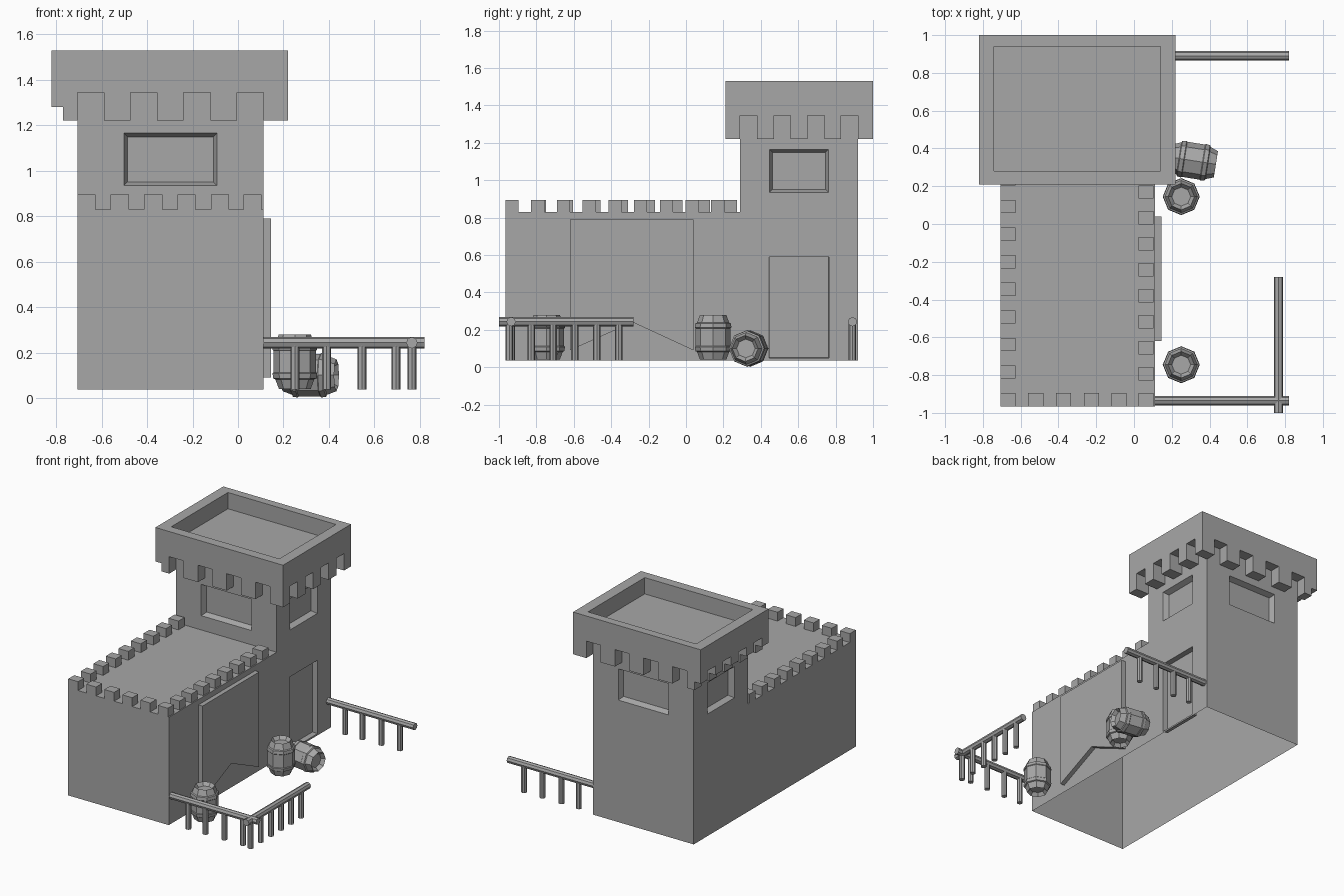
import bpy, bmesh, math
from mathutils import Matrix, Vector

if "Cube" in bpy.data.objects:
    bpy.data.objects.remove(bpy.data.objects["Cube"])

stone = bpy.data.materials.new("stone_grey")
stone.use_nodes = True
GREY = (0.39, 0.39, 0.39, 1)
stone.diffuse_color = GREY
stone.node_tree.nodes["Principled BSDF"].inputs["Base Color"].default_value = GREY


def finish(name, bm):
    bmesh.ops.recalc_face_normals(bm, faces=bm.faces)
    mesh = bpy.data.meshes.new(name)
    bm.to_mesh(mesh)
    bm.free()
    mesh.materials.append(stone)
    ob = bpy.data.objects.new(name, mesh)
    bpy.context.collection.objects.link(ob)
    return ob


def add_box(bm, lo, hi):
    lo, hi = Vector(lo), Vector(hi)
    m = Matrix.Translation((lo + hi) / 2) @ Matrix.Diagonal((*(hi - lo), 1))
    bmesh.ops.create_cube(bm, size=1, matrix=m)


def boxes(name, spans):
    bm = bmesh.new()
    for lo, hi in spans:
        add_box(bm, lo, hi)
    return finish(name, bm)


def extrude_yz(name, profile, x0, x1):
    bm = bmesh.new()
    face = bm.faces.new([bm.verts.new((x0, y, z)) for y, z in profile])
    out = bmesh.ops.extrude_face_region(bm, geom=[face])
    moved = [v for v in out["geom"] if isinstance(v, bmesh.types.BMVert)]
    bmesh.ops.translate(bm, verts=moved, vec=(x1 - x0, 0, 0))
    bm.faces.ensure_lookup_table()
    return finish(name, bm)


def recess(centre, normal, width, height, depth, taper):
    """Tapered cutter: slightly smaller at its inner end."""
    n = Vector(normal)
    side = Vector((0, 0, 1)).cross(n)
    bm = bmesh.new()
    rings = []
    for d, grow in ((depth, taper), (-depth, -taper)):
        ring = []
        for u, v in ((-1, -1), (1, -1), (1, 1), (-1, 1)):
            p = Vector(centre) + n * d + side * u * (width / 2 + grow)
            p.z += v * (height / 2 + grow)
            ring.append(bm.verts.new(p))
        rings.append(ring)
    bm.faces.new(rings[0])
    bm.faces.new(rings[1])
    for i in range(4):
        j = (i + 1) % 4
        bm.faces.new((rings[0][i], rings[0][j], rings[1][j], rings[1][i]))
    return finish("recess_cutter", bm)


def carve(ob, cutters):
    for c in cutters:
        mod = ob.modifiers.new("cut", 'BOOLEAN')
        mod.operation, mod.solver, mod.object = 'DIFFERENCE', 'EXACT', c
    mesh = bpy.data.meshes.new_from_object(
        ob.evaluated_get(bpy.context.evaluated_depsgraph_get()))
    ob.modifiers.clear()
    ob.data = mesh
    for c in cutters:
        bpy.data.objects.remove(c)


# Hall and tower walls as one stepped block
L, R, F, T, B = -0.707, 0.112, -0.965, 0.29, 0.92
FLOOR, ROOF = 0.037, 0.83
LOW, BASE, NOTCH, TOP = 1.22, 1.28, 1.345, 1.53
walls = extrude_yz("walls", [(F, FLOOR), (B, FLOOR), (B, NOTCH), (T, NOTCH),
                             (T, ROOF), (F, ROOF)], L, R)

# Window recesses on all four tower sides, plus the side door
cx, cy, wz = (L + R) / 2, (T + B) / 2, 1.05
windows = [((cx, T, wz), (0, -1, 0), 0.41), ((cx, B, wz), (0, 1, 0), 0.41),
           ((R, cy, wz), (1, 0, 0), 0.315), ((L, cy, wz), (-1, 0, 0), 0.315)]
cutters = [recess(c, n, w, 0.23, 0.04, 0.016) for c, n, w in windows]
carve(walls, cutters + [recess((R, cy, 0.32), (1, 0, 0), 0.32, 0.54, 0.04, 0.002)])

# The walls are a shell: open underneath and up into the crown
bm = bmesh.new()
bm.from_mesh(walls.data)
caps = [f for f in bm.faces if abs(f.normal.z) > 0.9 and
        any(abs(f.calc_center_median().z - z) < 0.001 for z in (FLOOR, NOTCH))]
bmesh.ops.delete(bm, geom=caps, context='FACES')
bm.to_mesh(walls.data)
bm.free()

# Tower crown: hollow top, notches cut upward between hanging teeth
X0, X1, Y0, Y1 = -0.82, 0.22, 0.21, 1.0
crown = boxes("tower_crown", [((X0, Y0, BASE), (X1, Y1, TOP))])
bars_y, bars_x, teeth = [], [], []
sx, sy, e = (R - L) / 7, (B - T) / 7, 0.02
inner = X0 + 0.05
for i in range(7):
    x, y = L + i * sx, T + i * sy
    if i % 2 == 0:
        bars_y.append(((x, Y0 - e, LOW), (x + sx, Y1 + e, NOTCH)))
        bars_x.append(((X0 - e, y, LOW), (X1 + e, y + sy, NOTCH)))
    else:
        teeth += [((x, Y0, LOW), (x + sx, T, BASE)),
                  ((x, B, LOW), (x + sx, Y1, BASE)),
                  ((inner, y, LOW), (L, y + sy, BASE)),
                  ((R, y, LOW), (X1, y + sy, BASE))]
for x0, x1 in ((inner, L), (R, X1)):
    teeth += [((x0, Y0, LOW), (x1, T, BASE)), ((x0, B, LOW), (x1, Y1, BASE))]
carve(crown, [boxes("hollow_cutter", [((X0 + .08, Y0 + .07, 1.41), (X1 - .08, Y1 - .06, 1.6))]),
              boxes("shaft_cutter", [((L, T, LOW), (R, B, NOTCH))]),
              boxes("notch_cutter_y", bars_y), boxes("notch_cutter_x", bars_x)])
boxes("crown_teeth", teeth)

# Battlements along the hall roof
merlons = []


def merlon(x, y):
    merlons.append(((x, y, ROOF), (x + 0.08, y + 0.07, ROOF + 0.065)))


for i in range(9):
    merlon(L, F + i * 0.146)
    merlon(R - 0.088, F + i * 0.1375)
for i in range(1, 5):
    merlon(L + i * 0.147, F)
boxes("battlements", merlons)

# Gate slab with a notched lower edge
extrude_yz("gate", [(-0.62, 0.09), (-0.285, 0.24), (0.04, 0.09),
                    (0.04, 0.79), (-0.62, 0.79)], R, 0.145)


# Fences: octagonal rails on octagonal posts
def add_rod(bm, a, b, r):
    a, b = Vector(a), Vector(b)
    m = Matrix.Translation((a + b) / 2) @ (b - a).to_track_quat('Z', 'Y').to_matrix().to_4x4()
    bmesh.ops.create_cone(bm, cap_ends=True, segments=8, radius1=r, radius2=r,
                          depth=(b - a).length, matrix=m)


def fence(name, a, b, posts):
    bm = bmesh.new()
    add_rod(bm, a, b, 0.025)
    for x, y in posts:
        add_rod(bm, (x, y, FLOOR), (x, y, 0.235), 0.02)
    finish(name, bm)


RAIL = 0.243
post_x = (0.25, 0.39, 0.545, 0.695)
fence("front_fence", (R, -0.935, RAIL), (0.82, -0.935, RAIL), [(x, -0.935) for x in post_x])
fence("back_fence", (R, 0.89, RAIL), (0.82, 0.89, RAIL), [(x, 0.89) for x in post_x])
fence("side_fence", (0.765, -1, RAIL), (0.765, -0.28, RAIL),
      [(0.765, -0.945 + i * 0.117) for i in range(6)])

# Barrels: eight-sided lathe with raised hoops and sunken ends
HALF = [(0, 0.095), (0.05, 0.095), (0.07, 0.12), (0.086, 0.078),
        (0.095, 0.074), (0.098, 0.052), (0.094, 0.048)]


def barrel(name, matrix):
    profile = [(r, -z) for r, z in HALF] + [(r, z) for r, z in reversed(HALF)]
    bm = bmesh.new()
    verts = [bm.verts.new((r, 0, z)) for r, z in profile]
    edges = [bm.edges.new(pair) for pair in zip(verts, verts[1:])]
    bmesh.ops.spin(bm, geom=verts + edges, cent=(0, 0, 0), axis=(0, 0, 1),
                   angle=math.tau, steps=8, use_duplicate=False)
    bmesh.ops.remove_doubles(bm, verts=bm.verts, dist=0.0005)
    bmesh.ops.transform(bm, matrix=matrix, verts=bm.verts)
    finish(name, bm)


barrel("barrel_by_tower", Matrix.Translation((0.25, 0.145, 0.16)))
barrel("barrel_by_gate", Matrix.Translation((0.25, -0.745, 0.16)))
barrel("fallen_barrel", Matrix.Translation((0.315, 0.335, 0.1))
       @ Matrix.Rotation(math.radians(-9), 4, 'Z') @ Matrix.Rotation(math.radians(90), 4, 'Y'))
